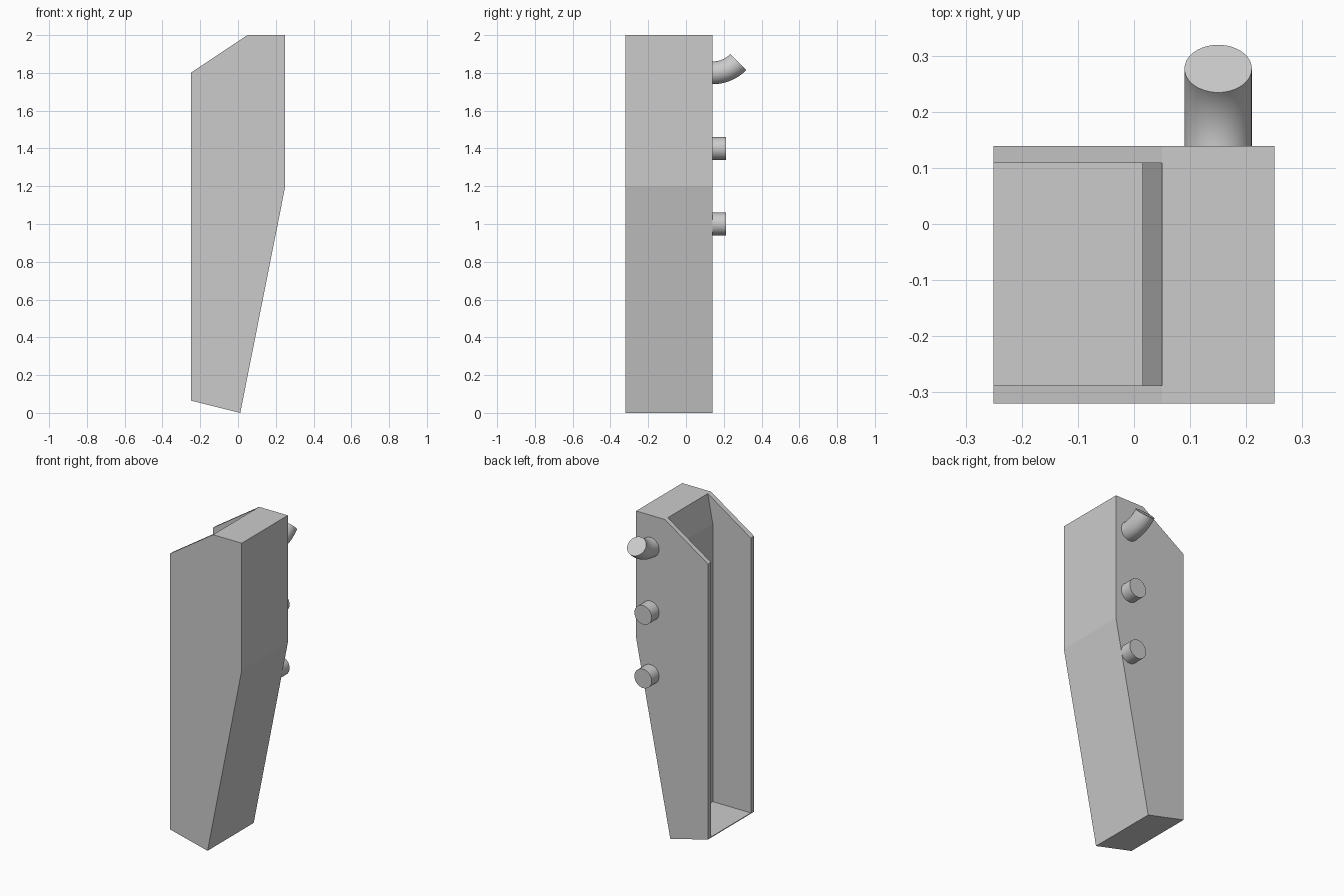
import bpy, bmesh, math
from mathutils import Vector

if "Cube" in bpy.data.objects:
    bpy.data.objects.remove(bpy.data.objects["Cube"])


def new_object(name, bm):
    bmesh.ops.recalc_face_normals(bm, faces=bm.faces)
    mesh = bpy.data.meshes.new(name)
    bm.to_mesh(mesh)
    bm.free()
    obj = bpy.data.objects.new(name, mesh)
    bpy.context.collection.objects.link(obj)
    return obj


def activate(obj):
    bpy.ops.object.select_all(action='DESELECT')
    obj.select_set(True)
    bpy.context.view_layer.objects.active = obj


def prism(name, profile, y0, y1):
    """Extrude an x-z profile from y0 to y1."""
    bm = bmesh.new()
    face = bm.faces.new([bm.verts.new((x, y0, z)) for x, z in profile])
    ext = bmesh.ops.extrude_face_region(bm, geom=[face])
    verts = [g for g in ext['geom'] if isinstance(g, bmesh.types.BMVert)]
    bmesh.ops.translate(bm, verts=verts, vec=(0, y1 - y0, 0))
    return new_object(name, bm)


def pipe(name, x, radius, path, sides=48):
    """Capped round pipe through (y, z, tilt) stations."""
    bm = bmesh.new()
    rings = []
    for y, z, tilt in path:
        up = Vector((0, -math.sin(tilt), math.cos(tilt)))
        centre = Vector((x, y, z))
        ring = []
        for i in range(sides):
            a = 2 * math.pi * i / sides
            ring.append(bm.verts.new(centre + radius * (math.cos(a) * Vector((1, 0, 0)) + math.sin(a) * up)))
        rings.append(ring)
    for r, s in zip(rings, rings[1:]):
        for i in range(sides):
            j = (i + 1) % sides
            bm.faces.new((r[i], r[j], s[j], s[i]))
    bm.faces.new(rings[0])
    bm.faces.new(rings[-1])
    obj = new_object(name, bm)
    activate(obj)
    bpy.ops.object.shade_smooth_by_angle(angle=math.radians(35))
    return obj


# Housing: tapered body with a channel open to the left and the sloped top
BACK = 0.139
housing = prism("housing", [(-0.25, 0.065), (0.012, 0), (0.25, 1.2), (0.25, 2),
                            (0.05, 2), (-0.25, 1.8)], -0.32, BACK)
cutter = prism("channel_cutter", [(-0.5, 0.07), (0.015, 0.07), (0.015, 1.82), (0.05, 2),
                                  (0.0694, 2.1), (-0.5, 2.1)], -0.288, 0.109)
cutter.hide_render = True
mod = housing.modifiers.new("channel", 'BOOLEAN')
mod.operation = 'DIFFERENCE'
mod.solver = 'EXACT'
mod.object = cutter
activate(housing)
bpy.ops.object.modifier_apply(modifier=mod.name)
bpy.data.objects.remove(cutter)

# Two straight pipe stubs
for label, z in (("lower", 1.0), ("middle", 1.4)):
    pipe(label + "_pipe", 0.15, 0.06, [(BACK, z, 0), (0.213, z, 0)])

# Upper elbow, bending upward by 45 degrees
BEND, STEPS = 0.195, 16
angles = [math.pi / 4 * i / STEPS for i in range(STEPS + 1)]
pipe("elbow_pipe", 0.15, 0.06,
     [(BACK + BEND * math.sin(a), 1.8 + BEND * (1 - math.cos(a)), a) for a in angles])
